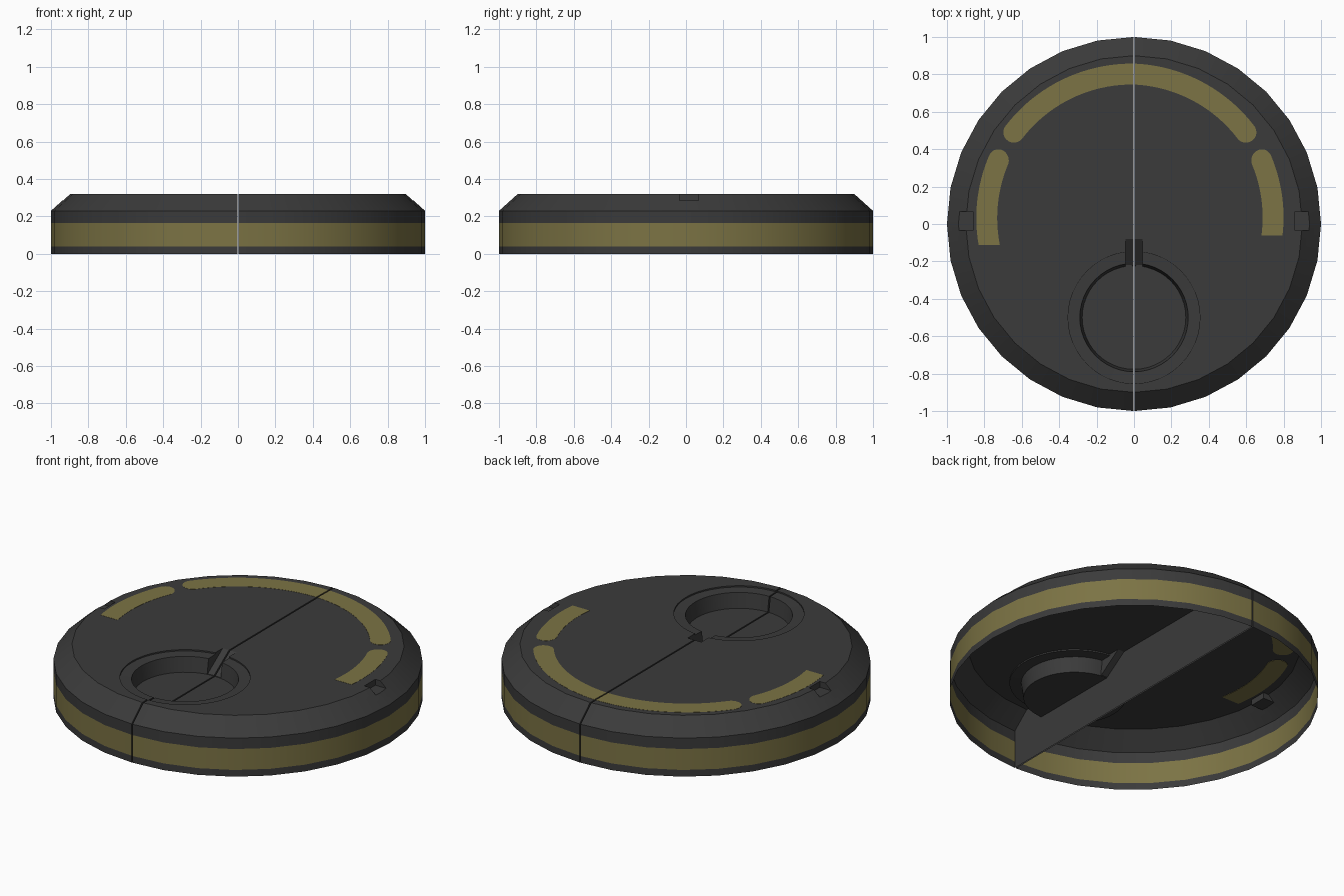
import bpy, bmesh, math

if "Cube" in bpy.data.objects:
    bpy.data.objects.remove(bpy.data.objects["Cube"])

def material(name, rgb):
    m = bpy.data.materials.new(name)
    m.diffuse_color = (*rgb, 1)
    m.use_nodes = True
    m.node_tree.nodes["Principled BSDF"].inputs["Base Color"].default_value = m.diffuse_color
    return m

GREY = material("dark_grey", (0.043, 0.043, 0.043))
OLIVE = material("olive_yellow", (0.2, 0.172, 0.058))
TOP, SIDES, GAP = 0.32, 32, 0.004

def new_object(name, bm, mats):
    bmesh.ops.recalc_face_normals(bm, faces=bm.faces)
    me = bpy.data.meshes.new(name)
    bm.to_mesh(me)
    bm.free()
    ob = bpy.data.objects.new(name, me)
    bpy.context.collection.objects.link(ob)
    for m in mats:
        me.materials.append(m)
    return ob

def turned(name, profile, n, cy=0.0):
    """Closed solid from (radius, z) rings, capped at both ends."""
    bm = bmesh.new()
    rings = [[bm.verts.new((r * math.cos(2 * math.pi * i / n),
                            cy + r * math.sin(2 * math.pi * i / n), z))
              for i in range(n)] for r, z in profile]
    for a, b in zip(rings, rings[1:]):
        for i in range(n):
            j = (i + 1) % n
            bm.faces.new((a[i], a[j], b[j], b[i]))
    bm.faces.new(rings[0][::-1])
    bm.faces.new(rings[-1])
    return new_object(name, bm, [GREY])

def prism(name, section, axis, lo, hi):
    """Extrude a 2D section along x (section = y,z) or y (section = x,z)."""
    bm = bmesh.new()
    put = (lambda p, t: (t, p[0], p[1])) if axis == "x" else (lambda p, t: (p[0], t, p[1]))
    a, b = [[bm.verts.new(put(p, t)) for p in section] for t in (lo, hi)]
    n = len(section)
    bm.faces.new(a)
    bm.faces.new(b)
    for i in range(n):
        bm.faces.new((a[i], a[(i + 1) % n], b[(i + 1) % n], b[i]))
    return new_object(name, bm, [GREY])

# Main body: low disc with chamfered top edge
body = turned("disc_shell", [(1, 0), (1, 0.04), (1, 0.165), (1, 0.23), (0.9, TOP)], SIDES)

# Cutters: round pocket with ledge, sloped thumb slot, edge notches, centre seam
cutters = [
    turned("pocket_cutter", [(0.277, 0.22), (0.29, 0.309), (0.353, 0.312), (0.353, 0.4)], 48, -0.5),
    prism("slot_cutter", [(-0.08, TOP), (-0.08, 0.4), (-0.3, 0.4), (-0.3, 0.223), (-0.22, 0.223)],
          "x", -0.045, 0.045),
    prism("seam_cutter", [(-1.2, -0.1), (1.2, -0.1), (1.2, 0.5), (-1.2, 0.5)], "x", -GAP, GAP),
]
for s in (-1, 1):
    cutters.append(prism("notch_cutter", [(s * 0.86, 0.285), (s * 1.05, 0.285),
                                          (s * 1.05, 0.4), (s * 0.86, 0.4)], "y", -0.035, 0.068))
for c in cutters:
    c.hide_render = True
    mod = body.modifiers.new(c.name, "BOOLEAN")
    mod.operation, mod.solver, mod.object = "DIFFERENCE", "EXACT", c
dg = bpy.context.evaluated_depsgraph_get()
cut = bpy.data.meshes.new_from_object(body.evaluated_get(dg))
body.modifiers.clear()
body.data = cut
for c in cutters:
    bpy.data.objects.remove(c)
cut.materials.clear()
cut.materials.append(GREY)
cut.materials.append(OLIVE)

# Open the underside and colour the side band by height
bm = bmesh.new()
bm.from_mesh(cut)
bm.normal_update()
under = [f for f in bm.faces if f.normal.z < -0.9 and f.calc_center_median().z < 0.01]
bmesh.ops.delete(bm, geom=under, context="FACES")
for f in bm.faces:
    c = f.calc_center_median()
    f.material_index = int(abs(f.normal.z) < 0.1 and c.xy.length > 0.95 and 0.05 < c.z < 0.16)
bm.to_mesh(cut)
bm.free()
bpy.context.view_layer.objects.active = body
body.select_set(True)
bpy.ops.object.shade_smooth_by_angle(angle=math.radians(25))

def arc_plate(name, r0, r1, w, a0, a1, flip=1, cx=0.0, square=False):
    """Thin curved stripe, rounded at the a1 end; radius goes from r0 to r1."""
    bm = bmesh.new()
    length = abs(a1 - a0) * (r0 + r1) / 2
    stops = [(length - w) * i / 20 for i in range(21)]
    stops += [length - w + w * math.sin(k * math.pi / 16) for k in range(1, 8)]
    stops.append(length - 0.0005)
    rows = []
    for s in stops:
        t = s / length
        a, r = a0 + (a1 - a0) * t, r0 + (r1 - r0) * t
        h = math.sqrt(w * w - max(0, s - (length - w)) ** 2)
        row = []
        for q, z in ((r - h, TOP - 0.002), (r + h, TOP - 0.002),
                     (r + h, TOP + 0.001), (r - h, TOP + 0.001)):
            # keep the first end parallel to x on the side stripes
            b = math.asin(r * math.sin(a) / q) if square and s == 0 else a
            row.append(bm.verts.new((cx + flip * q * math.cos(b), q * math.sin(b), z)))
        rows.append(row)
    for a, b in zip(rows, rows[1:]):
        for i in range(4):
            bm.faces.new((a[i], a[(i + 1) % 4], b[(i + 1) % 4], b[i]))
    bm.faces.new(rows[0])
    bm.faces.new(rows[-1])
    return new_object(name, bm, [OLIVE])

# Top stripes: long back arc in two halves, and one short arc on each side
rad = math.radians
CX = -0.022
for s, side in ((1, "right"), (-1, "left")):
    start = math.acos((GAP - s * CX) / 0.802)
    arc_plate("back_stripe_" + side, 0.802, 0.79, 0.056, start, rad(34.3), s, CX)
arc_plate("side_stripe_left", 0.782, 0.803, 0.056, rad(-8.2), rad(29.3), -1, 0, True)
arc_plate("side_stripe_right", 0.782, 0.803, 0.056, rad(-4.6), rad(29.3), 1, -0.042, True)
